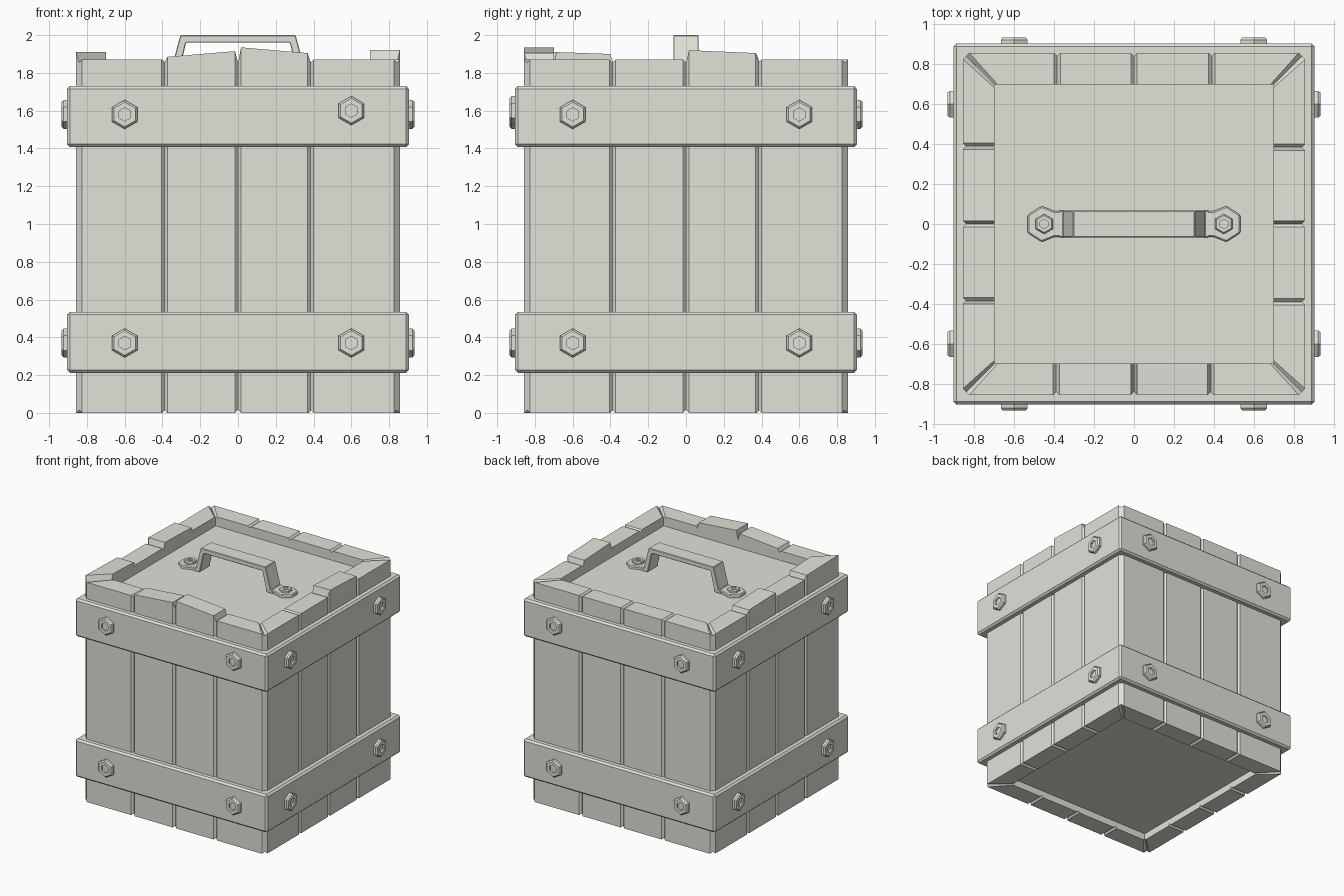
import bpy, bmesh
from math import pi, sin, cos
from mathutils import Matrix

cube = bpy.data.objects.get("Cube")
if cube:
    bpy.data.objects.remove(cube, do_unlink=True)

GREY = (0.76, 0.76, 0.70, 1)
grey = bpy.data.materials.new("warm_grey")
grey.use_nodes = True
grey.diffuse_color = GREY
grey.node_tree.nodes["Principled BSDF"].inputs["Base Color"].default_value = GREY

OUTER, INNER, RIM, LID = 0.857, 0.70, 1.87, 1.79
CHAMFER = 0.016


def finish(bm, name, matrix=Matrix(), bevel=0):
    """Turn a bmesh into a flat shaded object."""
    bmesh.ops.recalc_face_normals(bm, faces=bm.faces)
    bm.transform(matrix)
    mesh = bpy.data.meshes.new(name)
    bm.to_mesh(mesh)
    bm.free()
    mesh.materials.append(grey)
    obj = bpy.data.objects.new(name, mesh)
    bpy.context.collection.objects.link(obj)
    if bevel:
        mod = obj.modifiers.new("chamfer", 'BEVEL')
        mod.width = bevel
        mod.segments = 1
        mod.limit_method = 'ANGLE'


def turn(k):
    return Matrix.Rotation(k * pi / 2, 4, 'Z')


def loft(bm, loops):
    """Skin between point loops and close both ends."""
    rings = [[bm.verts.new(p) for p in loop] for loop in loops]
    n = len(rings[0])
    for lo, hi in zip(rings, rings[1:]):
        for i in range(n):
            j = (i + 1) % n
            bm.faces.new((lo[i], lo[j], hi[j], hi[i]))
    bm.faces.new(rings[0][::-1])
    bm.faces.new(rings[-1])


def box(name, half, z0, z1):
    bm = bmesh.new()
    size = Matrix.Diagonal((2 * half, 2 * half, z1 - z0, 1))
    bmesh.ops.create_cube(bm, size=1, matrix=Matrix.Translation((0, 0, (z0 + z1) / 2)) @ size)
    finish(bm, name)


def plank_end(x, top, inward):
    """Small end section and full section of a plank, mitred at a crate corner."""
    c = CHAMFER
    step = inward * c
    mitred = abs(x) > INNER
    x_in = max(-INNER, min(INNER, x))
    x_small = x + step if mitred else x
    x_full = x_small + step
    low = min(top, RIM) - c

    def section(xo, xi, yo, z0, z1):
        return [(xo, yo, z0), (xi, -INNER, z0), (xi, -INNER, z1), (xo, yo, z1)]
    return [section(x_small, x_in, -OUTER + c, c, low),
            section(x_full, x_in + step, -OUTER, 0, top)]


def plank(name, a, b, ha, hb, k):
    bm = bmesh.new()
    loft(bm, plank_end(a, ha, 1) + plank_end(b, hb, -1)[::-1])
    finish(bm, name, turn(k))


def band(name, z0, z1):
    """Square hoop around the planks."""
    bm = bmesh.new()
    corners = [(1, 1), (-1, 1), (-1, -1), (1, -1)]
    section = [(0.905, z0), (0.905, z1), (0.80, z1), (0.80, z0)]
    rings = [[bm.verts.new((sx * r, sy * r, z)) for r, z in section] for sx, sy in corners]
    for m in range(4):
        p, q = rings[m], rings[(m + 1) % 4]
        for i in range(4):
            j = (i + 1) % 4
            bm.faces.new((p[i], p[j], q[j], q[i]))
    finish(bm, name, bevel=0.015)


def bolt(name, matrix, r, h):
    """Chamfered hexagonal head with a hexagonal socket."""
    profile = [(r, -0.01), (r, h * 0.6), (r * 0.85, h), (r * 0.46, h), (r * 0.46, h * 0.5)]
    bm = bmesh.new()
    loft(bm, [[(rad * sin(i * pi / 3), rad * cos(i * pi / 3), z) for i in range(6)]
              for rad, z in profile])
    finish(bm, name, matrix)


# Inner box: its top is the lid, its bottom the floor
box("lid_and_core", INNER + 0.02, 0.06, LID)

# Wall planks; some stand proud of the rim with sloping tops
seams = [-OUTER, -0.39, 0, 0.385, OUTER]
raised = {("front", 1): (1.885, 1.915), ("front", 2): (1.935, 1.905),
          ("right", 2): (1.92, 1.905),
          ("left", 1): (1.90, 1.91), ("left", 3): (1.90, 1.91)}
sides = ["front", "right", "back", "left"]
for k, side in enumerate(sides):
    for i in range(4):
        ha, hb = raised.get((side, i), (RIM, RIM))
        plank(f"{side}_plank_{i + 1}", seams[i], seams[i + 1], ha, hb, k)

# Bands and their bolts
band("lower_band", 0.212, 0.535)
band("upper_band", 1.408, 1.73)
for k, side in enumerate(sides):
    for x in (-0.6, 0.6):
        for z in (0.37, 1.58):
            lift = 0.02 if side == "front" and x > 0 and z > 1 else 0
            place = turn(k) @ Matrix.Translation((x, -0.905, z + lift)) @ Matrix.Rotation(pi / 2, 4, 'X')
            bolt(f"{side}_bolt", place, 0.077, 0.03)

# Handle strap: half profile mirrored, then given width
outer = [(0.375, LID), (0.375, LID + 0.025), (0.355, LID + 0.025), (0.305, 2.0)]
inner = [(0.275, 1.96), (0.315, LID)]
path = [(-x, z) for x, z in outer] + [(x, z) for x, z in outer[::-1]] \
    + [(x, z) for x, z in inner[::-1]] + [(-x, z) for x, z in inner]
bm = bmesh.new()
loft(bm, [[(x, y, z) for x, z in path] for y in (-0.067, 0.067)])
finish(bm, "handle", bevel=0.004)

# Handle feet with bolts
foot = [(0.35, 0.065), (0.40, 0.065), (0.463, 0.09), (0.533, 0.045)]
outline = foot + [(x, -y) for x, y in foot[::-1]]
for s, side in ((1, "left"), (-1, "right")):
    bm = bmesh.new()
    loft(bm, [[(s * x, y, z) for x, y in outline] for z in (LID - 0.01, LID + 0.025)])
    finish(bm, f"handle_{side}_foot", bevel=0.007)
    bolt(f"handle_{side}_bolt", Matrix.Translation((s * 0.45, 0, LID + 0.025)), 0.05, 0.022)
